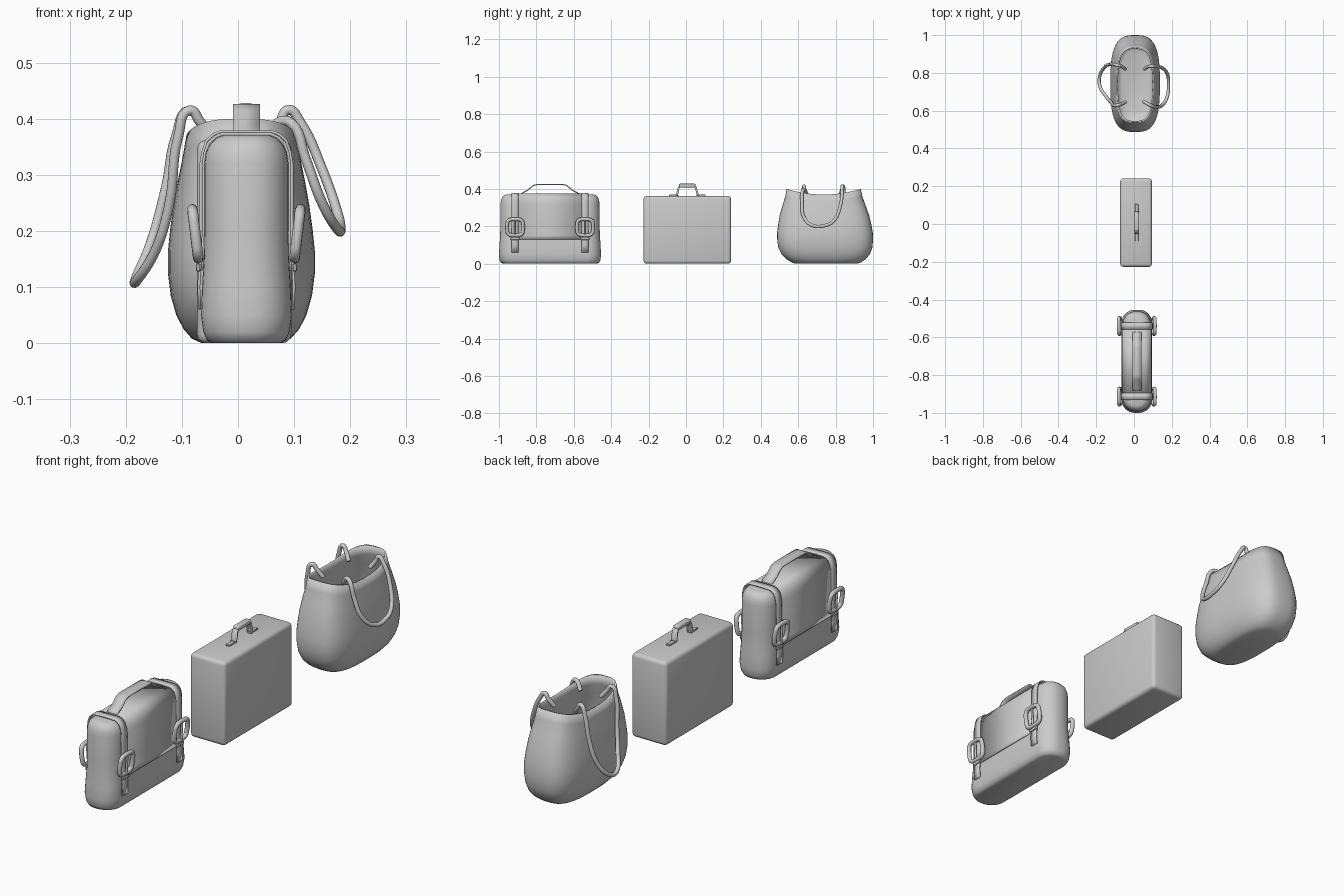
import bpy, bmesh, math
from mathutils import Vector

if "Cube" in bpy.data.objects:
    bpy.data.objects.remove(bpy.data.objects["Cube"])


def finish(name, bm, angle=40):
    bmesh.ops.recalc_face_normals(bm, faces=bm.faces)
    me = bpy.data.meshes.new(name)
    bm.to_mesh(me)
    bm.free()
    ob = bpy.data.objects.new(name, me)
    bpy.context.collection.objects.link(ob)
    bpy.ops.object.select_all(action='DESELECT')
    ob.select_set(True)
    bpy.context.view_layer.objects.active = ob
    bpy.ops.object.shade_smooth_by_angle(angle=math.radians(angle))
    return ob


def rounded_rect(hx, hy, r, n=8):
    pts = []
    for k, (sx, sy) in enumerate(((1, 1), (-1, 1), (-1, -1), (1, -1))):
        for i in range(n + 1):
            a = math.pi / 2 * (k + i / n)
            pts.append((sx * (hx - r) + r * math.cos(a), sy * (hy - r) + r * math.sin(a)))
    return pts


def superellipse(hx, hy, p, n=56):
    pts = []
    for i in range(n):
        c, s = math.cos(2 * math.pi * i / n), math.sin(2 * math.pi * i / n)
        pts.append((hx * math.copysign(abs(c) ** (2 / p), c), hy * math.copysign(abs(s) ** (2 / p), s)))
    return pts


def loft(rings, cap_top=True):
    bm = bmesh.new()
    loops = [[bm.verts.new(p) for p in ring] for ring in rings]
    n = len(loops[0])
    for a, b in zip(loops, loops[1:]):
        for i in range(n):
            bm.faces.new((a[i], a[(i + 1) % n], b[(i + 1) % n], b[i]))
    bm.faces.new(loops[0])
    if cap_top:
        bm.faces.new(loops[-1])
    return bm


def band(name, path, axis, lo, hi, thick):
    """Strip of leather: a 2D path (horizontal, z) widened along the other axis."""
    bm = bmesh.new()
    rows = []
    for h, z in path:
        ends = [(h, lo, z), (h, hi, z)] if axis == 'y' else [(lo, h, z), (hi, h, z)]
        rows.append([bm.verts.new(p) for p in ends])
    for a, b in zip(rows, rows[1:]):
        bm.faces.new((a[0], a[1], b[1], b[0]))
    ob = finish(name, bm)
    m = ob.modifiers.new("thickness", 'SOLIDIFY')
    m.thickness, m.offset = thick, 0
    return ob


def tube(name, pts, r, cyclic=False):
    cu = bpy.data.curves.new(name, 'CURVE')
    cu.dimensions = '3D'
    cu.bevel_depth, cu.bevel_resolution, cu.resolution_u = r, 3, 6
    cu.use_fill_caps = True
    sp = cu.splines.new('BEZIER')
    sp.bezier_points.add(len(pts) - 1)
    for b, p in zip(sp.bezier_points, pts):
        b.co = p
        b.handle_left_type = b.handle_right_type = 'AUTO'
    sp.use_cyclic_u = cyclic
    ob = bpy.data.objects.new(name, cu)
    bpy.context.collection.objects.link(ob)
    return ob


def box(name, loc, size, bevel, segs=3):
    bm = bmesh.new()
    bmesh.ops.create_cube(bm, size=1)
    for v in bm.verts:
        v.co = Vector([c * s + l for c, s, l in zip(v.co, size, loc)])
    bmesh.ops.bevel(bm, geom=bm.edges[:], offset=bevel, segments=segs, affect='EDGES', profile=0.5)
    return finish(name, bm)


# ---- Satchel body: z, half width, half length
SX, SY = 0.015, -0.727
sections = [(0, .06, .25), (.005, .07, .262), (.02, .077, .27), (.05, .081, .273), (.1, .079, .27),
            (.15, .076, .267), (.2, .075, .265), (.32, .075, .265), (.34, .072, .262),
            (.355, .065, .256), (.366, .053, .246), (.371, .04, .234)]
rings = [[(SX + x, SY + y, z) for x, y in rounded_rect(hx, hy, min(.07, hx * .92))]
         for z, hx, hy in sections]
finish("satchel_body", loft(rings))


def over_top(off, zmin):
    right = [(SX + hx + off, z + (off if z > .34 else 0)) for z, hx, _ in sections if z > zmin + .01]
    right.insert(0, (SX + .077 + off, zmin))
    return right + [(2 * SX - x, z) for x, z in reversed(right)]


# Satchel flap and the two straps with their buckles
band("satchel_flap", over_top(.002, .13), 'y', SY - .19, SY + .19, .005)
for side in (-1, 1):
    yc = SY + side * .187
    band("satchel_strap", over_top(.006, .06), 'y', yc - .018, yc + .018, .005)
    for sx in (-1, 1):
        frame = []
        for y, z in rounded_rect(.042, .042, .022, 3):
            frame.append((SX + sx * (.091 + z * .12), yc + y, .195 + z))
        tube("satchel_buckle", frame, .0095, True)
        tube("buckle_pin", [(SX + sx * .091, yc, .155), (SX + sx * .094, yc, .195),
                            (SX + sx * .096, yc, .237)], .005)
        box("strap_keeper", (SX + sx * .086, yc, .135), (.008, .046, .014), .002, 1)

# Satchel carry handle
arch = [(-.155, .372), (-.145, .380), (-.12, .392), (-.098, .412), (-.085, .42), (-.07, .423)]
arch = arch + [(-y, z) for y, z in reversed(arch)]
band("satchel_handle", [(SY + y, z) for y, z in arch], 'x', SX - .024, SX + .024, .006)

# ---- Suitcase shell
CX, CY = 0.011, 0.007
box("suitcase_body", (CX, CY, .181), (.168, .468, .362), .016)

# Suitcase handle: grip, two legs and mounting plates
box("suitcase_grip", (CX + .003, CY, .418), (.027, .088, .02), .006)
for s in (-1, 1):
    band("suitcase_handle_leg", [(CY + s * y, z) for y, z in
         ((.036, .416), (.045, .41), (.054, .375), (.056, .364))], 'x', CX - .009, CX + .015, .01)
    box("suitcase_handle_plate", (CX + .003, CY + s * .073, .365), (.018, .05, .008), .002, 1)

# ---- Tote body: z, half width, half length, centre y
tote = [(0, .07, .165, .75), (.008, .088, .187, .75), (.025, .103, .212, .749), (.05, .116, .236, .747),
        (.085, .126, .251, .745), (.125, .131, .256, .744), (.165, .131, .256, .743), (.21, .127, .249, .742),
        (.26, .121, .239, .74), (.31, .113, .223, .738), (.36, .104, .206, .737), (.4, .098, .198, .736)]
rings = []
for z, hx, hy, cy in tote:
    rings.append([(.006 + x, cy + y, z - .03 * max(0, (z - .15) / .25) * (1 - (y / hy) ** 2))
                  for x, y in superellipse(hx, hy, 3)])
body = finish("tote_body", loft(rings, cap_top=False))
m = body.modifiers.new("wall", 'SOLIDIFY')
m.thickness, m.offset = .008, -1

# Tote rope handles, hooked over the rim
tube("tote_handle_left", [(-.045, .645, .365), (-.068, .635, .395), (-.086, .63, .415), (-.106, .628, .37),
     (-.122, .645, .25), (-.145, .672, .17), (-.182, .735, .11), (-.181, .785, .118), (-.155, .83, .18),
     (-.128, .845, .28), (-.11, .845, .37), (-.086, .84, .415), (-.068, .835, .395), (-.045, .82, .365)], .009)
tube("tote_handle_right", [(.05, .648, .365), (.075, .635, .395), (.095, .625, .392), (.12, .62, .33),
     (.15, .63, .25), (.176, .675, .205), (.183, .745, .205), (.178, .79, .23),
     (.15, .825, .31), (.11, .835, .395), (.09, .835, .416), (.075, .833, .395), (.055, .82, .365)], .009)
